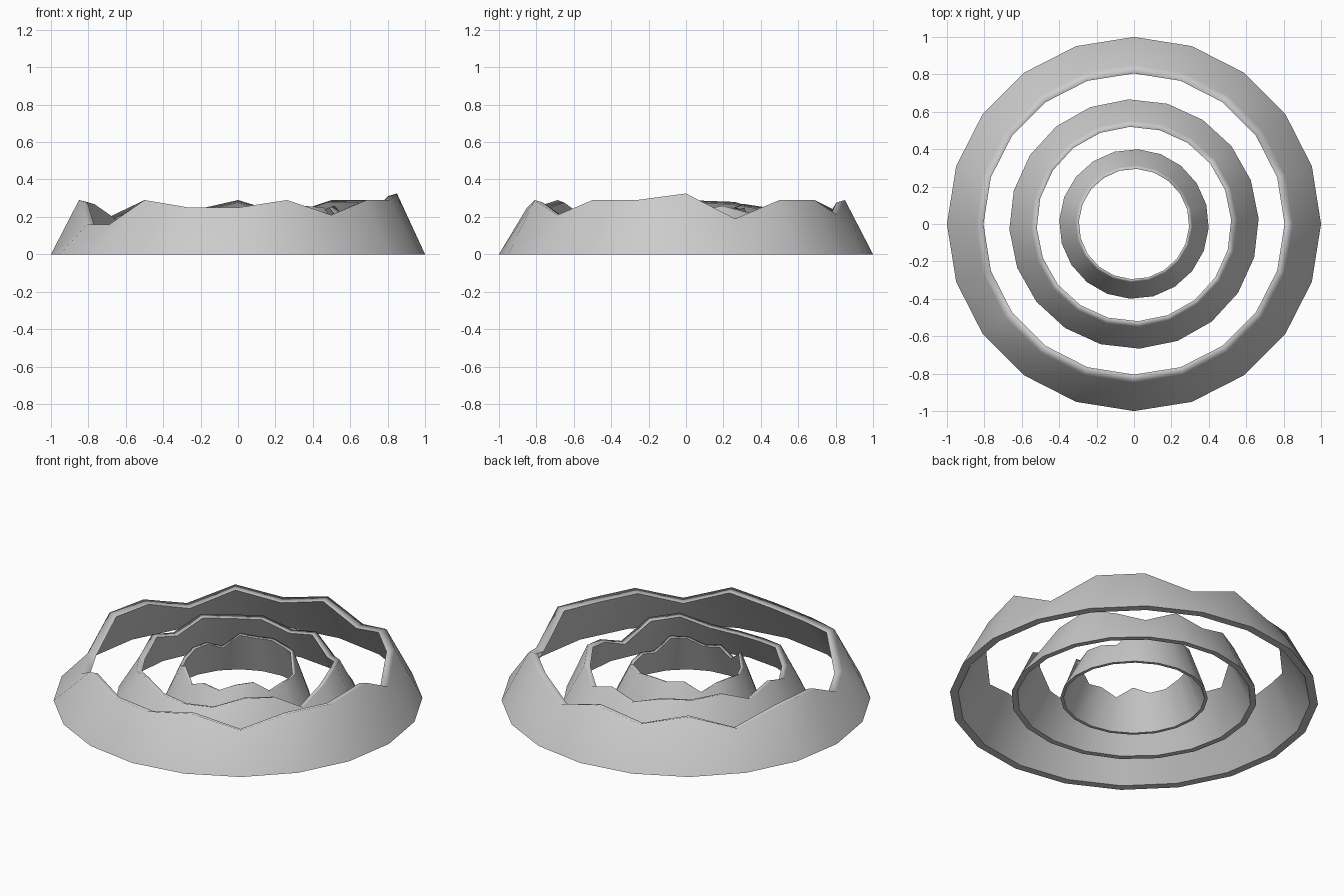
import bpy, bmesh
from math import cos, sin, radians

cube = bpy.data.objects.get("Cube")
if cube:
    bpy.data.objects.remove(cube, do_unlink=True)

SIDES = 20


def make_material(name, color):
    mat = bpy.data.materials.new(name)
    mat.use_nodes = True
    mat.diffuse_color = color
    mat.node_tree.nodes["Principled BSDF"].inputs["Base Color"].default_value = color
    return mat


grey = make_material("plain_grey", (0.6, 0.6, 0.6, 1))


def jagged_ring(name, bottom_radius, top_radius, wall, rim_drop, turn, heights):
    """Sloping thin wall whose rim height (in hundredths) varies per corner."""
    bm = bmesh.new()
    loops = [[], [], [], []]
    for i, h in enumerate(heights):
        a = radians(turn + i * 360 / SIDES)
        z = h / 100
        profile = [(bottom_radius, 0), (top_radius, z),
                   (top_radius - wall, z - rim_drop), (bottom_radius - wall, 0)]
        for loop, (r, height) in zip(loops, profile):
            loop.append(bm.verts.new((r * cos(a), r * sin(a), height)))
    for k in range(4):
        low, high = loops[k], loops[(k + 1) % 4]
        for i in range(SIDES):
            j = (i + 1) % SIDES
            face = bm.faces.new((low[i], low[j], high[j], high[i]))
            face.smooth = True
    # Keep the bottom edges and the inner rim crisp
    for k in (0, 2, 3):
        for i in range(SIDES):
            bm.edges.get((loops[k][i], loops[k][(i + 1) % SIDES])).smooth = False
    bmesh.ops.recalc_face_normals(bm, faces=bm.faces)
    mesh = bpy.data.meshes.new(name)
    bm.to_mesh(mesh)
    bm.free()
    mesh.materials.append(grey)
    obj = bpy.data.objects.new(name, mesh)
    bpy.context.collection.objects.link(obj)
    # Let the broad wall dominate the shading of the rim
    mod = obj.modifiers.new("wall_shading", 'WEIGHTED_NORMAL')
    mod.keep_sharp = True
    return obj


# Rim heights run counter-clockwise from +x
jagged_ring("outer_ring", 1.0, 0.85, 0.045, 0.013, 0,
            [32.5, 19, 29, 29, 21, 29, 23, 29, 20, 28,
             29, 16, 16, 29, 25, 25, 29, 21, 29, 29])
jagged_ring("middle_ring", 0.667, 0.552, 0.032, 0.01, 2.5,
            [22, 26, 22, 17, 24, 20, 25, 25, 27, 20,
             25, 19, 19, 23, 20, 19, 20, 26, 25, 15])
jagged_ring("inner_ring", 0.4, 0.313, 0.018, 0.006, -3,
            [19, 18, 16, 25, 24, 25, 24, 25, 18, 22,
             22, 20, 20, 24, 17, 21, 19, 23, 24, 17])
